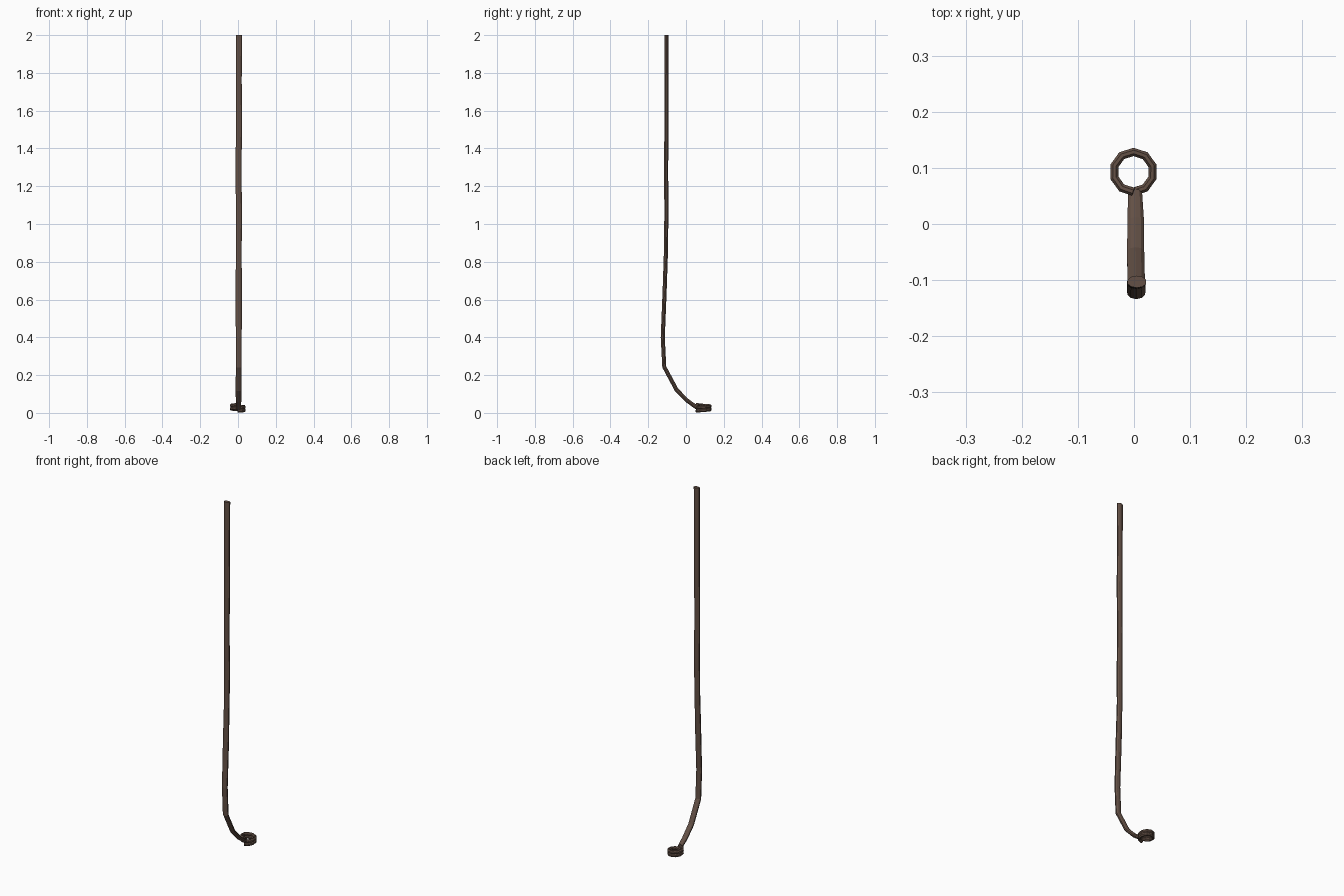
import bpy, bmesh, math
from mathutils import Vector

if "Cube" in bpy.data.objects:
    bpy.data.objects.remove(bpy.data.objects["Cube"])

iron = bpy.data.materials.new("dark_brown_iron")
iron.diffuse_color = (0.125, 0.08, 0.06, 1)
iron.use_nodes = True
iron.node_tree.nodes["Principled BSDF"].inputs["Base Color"].default_value = iron.diffuse_color


def sweep(name, path, sides, side_axis, rx, ry):
    """Sweep an elliptical section; side_axis(i) gives the section's wide direction."""
    bm = bmesh.new()
    rings = []
    n = len(path)
    for i, p in enumerate(path):
        a = (path[i] - path[i - 1]).normalized() if i > 0 else Vector()
        b = (path[i + 1] - path[i]).normalized() if i < n - 1 else Vector()
        t = (a + b).normalized()
        u = side_axis(i)
        u = (u - t * u.dot(t)).normalized()
        v = t.cross(u)
        ring = []
        for k in range(sides):
            ang = 2 * math.pi * (k + 0.5) / sides
            ring.append(bm.verts.new(p + u * rx(i) * math.cos(ang) + v * ry(i) * math.sin(ang)))
        rings.append(ring)
    for r0, r1 in zip(rings, rings[1:]):
        for k in range(sides):
            j = (k + 1) % sides
            bm.faces.new((r0[k], r0[j], r1[j], r1[k]))
    bm.faces.new(rings[0][::-1])
    bm.faces.new(rings[-1])
    bmesh.ops.recalc_face_normals(bm, faces=bm.faces)
    me = bpy.data.meshes.new(name)
    bm.to_mesh(me)
    bm.free()
    me.materials.append(iron)
    ob = bpy.data.objects.new(name, me)
    bpy.context.collection.objects.link(ob)
    return ob


# Shaft: long flattened rod, hand-forged wobble, bent forward at the foot
profile = [(0.002, 0.056, 0.029), (0.003, 0.005, 0.066), (0.003, -0.05, 0.122),
           (0.004, -0.115, 0.243), (0.004, -0.123, 0.40), (0.004, -0.113, 0.65),
           (0.004, -0.106, 0.86), (0.005, -0.104, 1.05), (0.003, -0.105, 1.28),
           (0.005, -0.104, 1.52), (0.004, -0.104, 1.76), (0.005, -0.103, 2.0)]
widths = [0.013, 0.0155, 0.016, 0.0165, 0.0165, 0.0175, 0.016, 0.0175,
          0.016, 0.0175, 0.0165, 0.0175]
sweep("shaft", [Vector(p) for p in profile], 10, lambda i: Vector((1, 0, 0)),
      lambda i: widths[i], lambda i: 0.0108)

# Coil eye: two flat-sided turns of rod stacked at the foot
turns, seg = 2, 10
count = turns * seg
radius, cy = 0.0355, 0.093


def coil_angle(i):
    return -math.pi / 2 + 2 * math.pi * i / seg


coil = []
for i in range(count + 1):
    a = coil_angle(i)
    coil.append(Vector((-0.001 + radius * math.cos(a), cy + radius * math.sin(a),
                        0.010 + 0.033 * i / count)))
sweep("coil_eye", coil, 8,
      lambda i: Vector((math.cos(coil_angle(i)), math.sin(coil_angle(i)), 0)),
      lambda i: 0.0080, lambda i: 0.0100)
